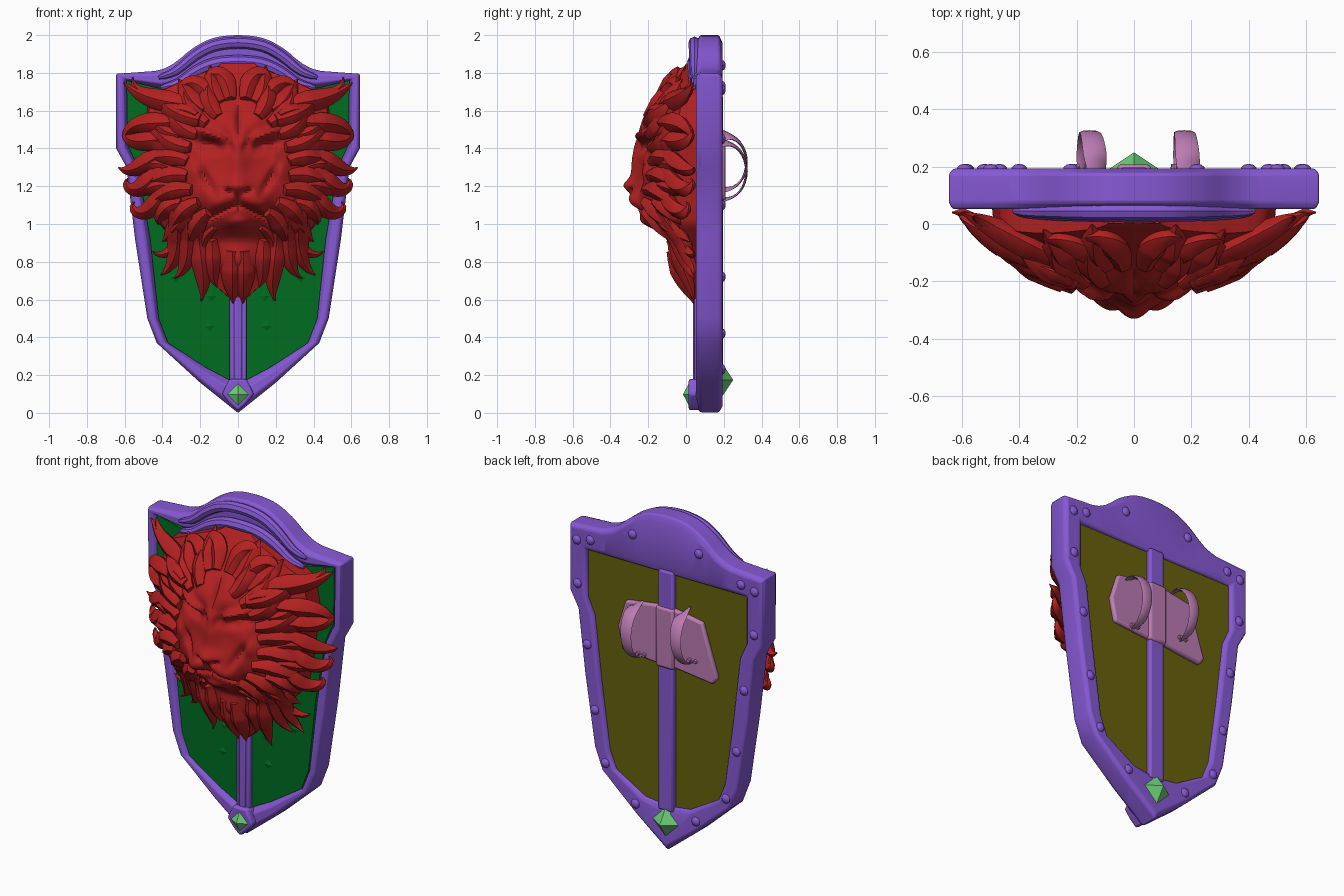
import bpy, bmesh, math, random
from mathutils import Vector, Matrix

if "Cube" in bpy.data.objects:
    bpy.data.objects.remove(bpy.data.objects["Cube"])
random.seed(4)

def material(name, rgb):
    m = bpy.data.materials.new(name)
    m.diffuse_color = (*rgb, 1)
    m.use_nodes = True
    m.node_tree.nodes["Principled BSDF"].inputs["Base Color"].default_value = m.diffuse_color
    return m
PURPLE = material("purple", (0.24, 0.10, 0.66))
GREEN = material("green", (0.0, 0.15, 0.015))
OLIVE = material("olive", (0.14, 0.12, 0.003))
RED = material("red", (0.45, 0.015, 0.015))
PINK = material("pink", (0.50, 0.20, 0.45))
JADE = material("jade", (0.15, 0.60, 0.18))

def finish(name, bm, mat, angle=35, bevel=0):
    bmesh.ops.recalc_face_normals(bm, faces=bm.faces)
    me = bpy.data.meshes.new(name)
    bm.to_mesh(me)
    bm.free()
    ob = bpy.data.objects.new(name, me)
    bpy.context.collection.objects.link(ob)
    me.materials.append(mat)
    if bevel:
        b = ob.modifiers.new("bevel", 'BEVEL')
        b.width, b.segments = bevel, 2
    bpy.ops.object.select_all(action='DESELECT')
    ob.select_set(True)
    bpy.context.view_layer.objects.active = ob
    bpy.ops.object.shade_smooth_by_angle(angle=math.radians(angle))
    return ob

def mirrored(half, arch=4):
    """Round off the first (arch) points of a right half outline and mirror it."""
    v = [Vector(p) for p in half]
    v = [Vector((-v[1].x, v[1].y))] + v + [2 * v[-1] - v[-2]]
    out = []
    for i in range(1, arch + 1):
        a, b, c, d = v[i - 1:i + 3]
        for t in (0, 1 / 3, 2 / 3):
            out.append(tuple(.5 * (2 * b + (c - a) * t + (2 * a - 5 * b + 4 * c - d) * t ** 2
                                   + (3 * b - a - 3 * c + d) * t ** 3)))
    out += half[arch:]
    return out + [(-x, z) for x, z in reversed(out) if x > 1e-4]

def loft(bm, rings, close=False, caps=False):
    vs = [[bm.verts.new(p) for p in r] for r in rings]
    n = len(vs[0])
    for a, b in zip(vs, vs[1:] + ([vs[0]] if close else [])):
        for i in range(n):
            bm.faces.new((a[i], a[(i + 1) % n], b[(i + 1) % n], b[i]))
    if caps:
        bm.faces.new(vs[0])
        bm.faces.new(vs[-1])

def prism(name, pts, y0, y1, mat, bevel=0):
    bm = bmesh.new()
    loft(bm, [[(x, y, z) for x, z in pts] for y in (y0, y1)], caps=True)
    return finish(name, bm, mat, bevel=bevel)

def sweep(bm, path, radii, flat=1.0, sides=8, sharp=0.0):
    """Tapered tube; flat scales its thickness, sharp raises a central ridge."""
    rings = []
    for i, p in enumerate(path):
        t = (path[min(i + 1, len(path) - 1)] - path[max(i - 1, 0)]).normalized()
        s = t.cross(Vector((0, 1, 0))).normalized()
        u = s.cross(t)
        ring = []
        for k in range(sides):
            a = math.tau * k / sides
            h = math.sin(a) * flat * (1 + sharp * abs(math.sin(a)) ** 6)
            ring.append(p + radii[i] * (math.cos(a) * s + h * u))
        rings.append(ring)
    loft(bm, rings, caps=True)

def cone(bm, x, z, y, r, h, sides=4, top=0.0):
    rot = Matrix.Rotation(math.radians(90 if h > 0 else -90), 4, 'X')
    mat = Matrix.Translation((x, y - h / 2, z)) @ rot
    bmesh.ops.create_cone(bm, cap_ends=True, segments=sides, radius1=r, radius2=top, depth=abs(h), matrix=mat)

def interp(tab, v):
    def lin(q):
        if q <= tab[0][0]: return tab[0][1]
        for (a, fa), (b, fb) in zip(tab, tab[1:]):
            if q <= b: return fa + (fb - fa) * (q - a) / (b - a)
        return tab[-1][1]
    return sum(lin(v + d) for d in (-0.02, 0, 0.02)) / 3

# shield outlines: outer, front opening, back opening
OUT = mirrored([(0, 2.0), (.13, 1.985), (.24, 1.93), (.34, 1.85), (.44, 1.81), (.645, 1.795), (.645, 1.40),
                (.59, 1.30), (.545, .92), (.48, .50), (.43, .37), (.20, .16), (0, .0)])
FRONT = mirrored([(0, 1.82), (.13, 1.81), (.22, 1.78), (.30, 1.74), (.40, 1.715), (.59, 1.76), (.585, 1.42),
                  (.53, 1.30), (.465, .92), (.42, .50), (.37, .37), (.17, .24), (0, .15)])
BACK = mirrored([(0, 1.66), (.10, 1.66), (.20, 1.66), (.30, 1.66), (.40, 1.66), (.53, 1.66), (.53, 1.38),
                 (.485, 1.28), (.44, .90), (.385, .50), (.34, .39), (.15, .28), (0, .26)])

def between(inner, t, y):
    return [(a + (c - a) * t, y, b + (d - b) * t) for (a, b), (c, d) in zip(OUT, inner)]

# frame: lofted rim around the shield
bm = bmesh.new()
loft(bm, [between(BACK, .12, .193), between(BACK, 0, .175), between(FRONT, 0, .075), between(FRONT, .2, .052),
          between(FRONT, .7, .052), between(FRONT, 1, .085), between(FRONT, 1, .12), between(BACK, 1, .15),
          between(BACK, 1, .18), between(BACK, .85, .193)], close=True)
finish("frame", bm, PURPLE, bevel=0.008)

# crest mouldings over the top arch
bm = bmesh.new()
for half, r, y in (([(0, 1.96), (.13, 1.943), (.23, 1.89), (.33, 1.81), (.42, 1.775)], .032, .045),
                   ([(0, 1.86), (.12, 1.85), (.22, 1.81), (.32, 1.745), (.41, 1.722)], .034, .04)):
    pts = mirrored(half)
    k = len(pts) // 2 + 1
    pts = pts[k:] + pts[:k]
    n = len(pts) - 1
    sweep(bm, [Vector((x, y, z)) for x, z in pts],
          [r * (.3 + .7 * math.sin(math.pi * i / n) ** .5) for i in range(n + 1)])
finish("crest_moulding", bm, PURPLE)

# panels
prism("front_panel", FRONT, .07, .10, GREEN)
prism("back_panel", BACK, .14, .168, OLIVE)
bm = bmesh.new()
for x, z in ((.15, .46), (.14, .62), (.33, .72)):
    for s in (-1, 1):
        cone(bm, s * x, z, .072, .035, .01)
finish("panel_studs", bm, GREEN, 10)

# central ribs and the seat for the gems
prism("front_rib", [(-.045, .16), (.045, .16), (.045, .8), (-.045, .8)], .045, .10, PURPLE, .008)
prism("front_rib_ridge", [(-.022, .16), (.022, .16), (.022, .8), (-.022, .8)], .036, .06, PURPLE, .008)
prism("back_rib", [(-.05, .24), (.05, .24), (.05, 1.68), (-.05, 1.68)], .15, .197, PURPLE, .012)
prism("gem_seat", [(0, .01), (.04, .045), (.085, .10), (.045, .18), (-.045, .18), (-.085, .10), (-.04, .045)],
      .014, .10, PURPLE, .012)

# rivets on the back of the rim
bm = bmesh.new()
for x, z in ((.59, 1.71), (.50, 1.73), (.22, 1.84), (.585, 1.45), (.52, 1.1), (.47, .72), (.40, .42), (.2, .23)):
    for s in (-1, 1):
        m = Matrix.Translation((s * x, .19, z)) @ Matrix.Diagonal((.028, .02, .028, 1))
        bmesh.ops.create_uvsphere(bm, u_segments=10, v_segments=6, radius=1, matrix=m)
finish("rivets", bm, PURPLE)

# gems
bm = bmesh.new()
cone(bm, 0, .098, .02, .068, .036)
finish("front_gem", bm, JADE, 10)
bm = bmesh.new()
cone(bm, 0, .175, .18, .105, -.07)
finish("back_gem", bm, JADE, 10)

# arm plate and straps
prism("arm_plate", [(-.24, 1.43), (-.06, 1.46), (.06, 1.46), (.27, 1.43), (.32, 1.27), (.29, 1.13),
                    (.06, 1.11), (-.06, 1.11), (-.31, 1.08), (-.34, 1.12)], .16, .194, PINK, .012)
prism("arm_plate_ridge", [(-.06, 1.10), (.06, 1.10), (.06, 1.463), (-.06, 1.463)], .17, .208, PINK, .015)
for name, x0, x1, top, low in (("strap_right", -.13, -.18, 1.47, 1.18), ("strap_left", .19, .16, 1.43, 1.13)):
    bm = bmesh.new()
    n = 16
    path = [Vector((x0 + (x1 - x0) * i / n, .18 + .14 * math.sin(math.pi * i / n) ** .8,
                    top + (low - top) * (.5 - .5 * math.cos(math.pi * i / n)))) for i in range(n + 1)]
    sweep(bm, path, [.045 - .02 * i / n for i in range(n + 1)], .2)
    for sx in (-.02, .02):
        cone(bm, x1 + sx, low + .01, .185, .014, -.025, 8, .01)
    finish(name, bm, PINK)

# lion head relief: depth profile, spread and silhouette by height
DEPTH = [(.55, .06), (.65, .02), (.8, -.05), (.92, -.09), (.97, -.16), (1.08, -.26), (1.18, -.29), (1.3, -.26),
         (1.42, -.25), (1.52, -.24), (1.6, -.19), (1.7, -.11), (1.85, .0), (1.9, .05)]
SPREAD = [(.55, .25), (.7, .36), (.9, .48), (1.05, .6), (1.8, .64)]
WIDTH = [(.58, .015), (.7, .15), (.85, .27), (1.0, .42), (1.2, .46), (1.5, .50), (1.68, .47), (1.78, .25), (1.84, .08)]
# face forms: x, z, half width, half height, tilt, amount
FORMS = [(0, 1.34, .05, .14, 0, .03), (0, 1.205, .07, .035, 0, .035), (.05, 1.175, .022, .014, .4, -.035),
         (.15, 1.415, .065, .026, .25, -.06), (.15, 1.412, .03, .016, .2, .03), (.15, 1.475, .09, .024, .35, .05),
         (.05, 1.43, .02, .05, -.4, -.025), (0, 1.55, .014, .08, 0, -.03), (.09, 1.56, .05, .07, 0, .02),
         (.10, 1.12, .07, .045, -.3, .045), (.0, 1.12, .01, .04, 0, -.04), (.10, 1.06, .10, .014, -.45, -.06),
         (0, 1.01, .07, .035, 0, .04), (.23, 1.29, .05, .07, .5, .035), (.17, 1.24, .02, .09, -.5, -.03),
         (0, .80, .09, .08, 0, .04), (.2, 1.05, .03, .08, .4, -.03)]

def surface(x, z, face=True):
    x = abs(x)
    p = interp(DEPTH, z)
    y = .06 + (p - .06) * max(0, 1 - min(1, x / interp(SPREAD, z)) ** 1.6)
    if face:
        for fx, fz, sx, sz, a, amt in FORMS:
            dx, dz = x - fx, z - fz
            u = (dx * math.cos(a) + dz * math.sin(a)) / sx
            v = (dz * math.cos(a) - dx * math.sin(a)) / sz
            if u * u + v * v < 9:
                y -= amt * math.exp(-(u * u + v * v))
    return y

bm = bmesh.new()
NU, NV = 84, 120
rows = []
for j in range(NV + 1):
    z = .57 + 1.28 * j / NV
    w = interp(WIDTH, z)
    rows.append([bm.verts.new((w * u, .09 if abs(u) == 1 else surface(w * u, z), z))
                 for u in (2 * i / NU - 1 for i in range(NU + 1))])
for a, b in zip(rows, rows[1:]):
    for i in range(NU):
        bm.faces.new((a[i], a[i + 1], b[i + 1], b[i]))
finish("lion_face", bm, RED, 40)

# mane: locks follow the relief, curling along their length
def lock(bm, x, z, heading, length, k0, k1, r, lift=.0):
    n = 20
    a = math.radians(heading)
    pts = []
    for i in range(n + 1):
        t = i / n
        pts.append((x, min(.05, surface(x, z, False)) - lift, z))
        a += (k0 + k1 * t ** 3) / n
        x += math.cos(a) * length / n
        z += math.sin(a) * length / n
    rad = [r * (.55 + 1.2 * t) if t < .35 else r * max(.06, (1 - ((t - .35) / .65) ** 2))
           for t in (i / n for i in range(n + 1))]
    for s in (-1, 1):
        sweep(bm, [Vector((s * px, py, pz)) for px, py, pz in pts], rad, .62, 8, .35)

bm = bmesh.new()
for rx, rz, count, r, length, lift in ((.27, .29, 9, .052, .27, .012), (.35, .35, 9, .056, .22, .0)):
    for i in range(count):
        d = -55 + 130 * (i + .5 * (rx > .3)) / (count - .5)
        a = math.radians(d)
        turn = 1 if d > 15 else -1
        lock(bm, rx * math.cos(a), 1.3 + rz * math.sin(a), d - 28 * turn + random.uniform(-8, 8),
             length * random.uniform(.85, 1.1), turn * 1.1, turn * random.uniform(-5, 3), r, lift)
finish("mane_inner", bm, RED, 40)

# outer locks: x, z, heading, length, steady bend, end curl, radius
bm = bmesh.new()
for args in ((.04, 1.66, 82, .24, -.6, -16, .055), (.12, 1.64, 55, .26, -.4, -13, .05), (.22, 1.63, 3, .41, .3, 1.8, .06),
             (.30, 1.63, 20, .32, -.3, 7, .04), (.32, 1.54, -5, .33, .2, -8, .058), (.36, 1.45, 0, .28, -.4, 9, .055),
             (.38, 1.38, -25, .28, -.3, 6, .055), (.40, 1.30, -50, .28, .2, 13, .055), (.38, 1.20, -65, .29, .5, 13, .052)):
    lock(bm, *args, .01)
finish("mane_outer", bm, RED, 40)

# beard locks
bm = bmesh.new()
for args in ((.34, 1.08, -105, .38, .6, 3, .055), (.27, 1.03, -95, .34, .2, 4, .055), (.21, .96, -95, .37, -.1, 2, .055),
             (.14, .92, -97, .26, .3, -3, .05), (.03, .86, -90, .28, 0, -.3, .06),
             (.12, .98, -30, .24, -1.5, -15, .03), (.26, 1.00, -70, .28, .6, 6, .035)):
    lock(bm, *args, .008)
finish("beard", bm, RED, 40)

# ears
bm = bmesh.new()
lock(bm, .20, 1.55, 10, .24, .4, 2, .06, .03)
lock(bm, .22, 1.575, 30, .17, -.6, -1, .035, .05)
finish("ears", bm, RED, 40)
